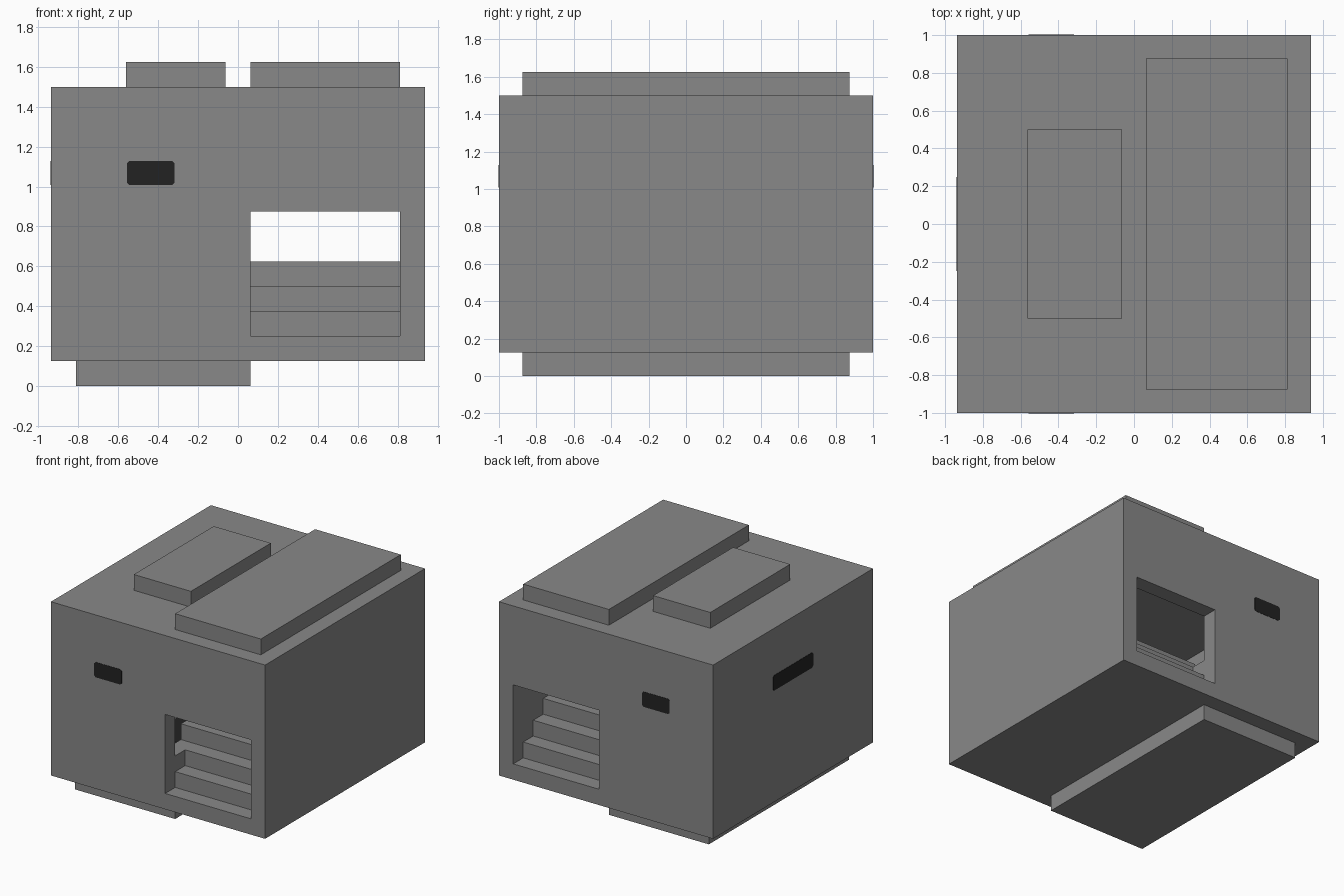
import bpy, bmesh
from mathutils import Matrix

default = bpy.data.objects.get("Cube")
if default:
    bpy.data.objects.remove(default, do_unlink=True)


def material(name, value):
    mat = bpy.data.materials.new(name)
    color = (value, value, value, 1)
    mat.diffuse_color = color
    mat.use_nodes = True
    mat.node_tree.nodes["Principled BSDF"].inputs["Base Color"].default_value = color
    return mat


grey = material("grey", 0.246)
black = material("black", 0.016)


def add_object(name, bm, mat):
    bmesh.ops.recalc_face_normals(bm, faces=bm.faces)
    mesh = bpy.data.meshes.new(name)
    bm.to_mesh(mesh)
    bm.free()
    mesh.materials.append(mat)
    obj = bpy.data.objects.new(name, mesh)
    bpy.context.collection.objects.link(obj)
    return obj


def box(name, x, y, z, mat=grey):
    """Box from (low, high) ranges; a single y number means symmetric."""
    y = y if isinstance(y, tuple) else (-y, y)
    ranges = (x, y, z)
    size = [b - a for a, b in ranges]
    centre = [(a + b) / 2 for a, b in ranges]
    bm = bmesh.new()
    bmesh.ops.create_cube(bm, size=1, matrix=Matrix.Translation(centre) @ Matrix.Diagonal((*size, 1)))
    return add_object(name, bm, mat)


def cut(target, cutter):
    mod = target.modifiers.new("cut", "BOOLEAN")
    mod.operation = "DIFFERENCE"
    mod.solver = "EXACT"
    mod.object = cutter
    bpy.context.view_layer.objects.active = target
    bpy.ops.object.modifier_apply(modifier=mod.name)
    bpy.data.objects.remove(cutter, do_unlink=True)


def window(name, length, matrix):
    """Thin plate with clipped corners, standing in the local xz plane."""
    bm = bmesh.new()
    w, h, c = length / 2, 0.06, 0.012
    corners = [(w - c, h), (w, h - c)]
    outline = corners + [(x, -z) for x, z in reversed(corners)]
    outline += [(-x, -z) for x, z in outline]
    face = bm.faces.new([bm.verts.new((x, -0.002, z)) for x, z in outline])
    side = bmesh.ops.extrude_face_region(bm, geom=[face])
    verts = [v for v in side["geom"] if isinstance(v, bmesh.types.BMVert)]
    bmesh.ops.translate(bm, verts=verts, vec=(0, 0.004, 0))
    bm.transform(matrix)
    return add_object(name, bm, black)


# Hollow body with a doorway running through front and back
body = box("body", (-0.9375, 0.9375), 1, (0.125, 1.5))
cut(body, box("chamber_cutter", (-0.8125, 0.8125), 0.875, (0.25, 1.375)))
cut(body, box("doorway_cutter", (0.0625, 0.8125), 1.2, (0.25, 0.875)))

# Roof slabs and underside slab
box("large_roof_slab", (0.0625, 0.8125), 0.875, (1.5, 1.625))
box("small_roof_slab", (-0.5625, -0.0625), 0.5, (1.5, 1.625))
box("base_slab", (-0.8125, 0.0625), 0.875, (0, 0.125))

# Stairs rising from both doorways to a middle platform
box("lower_step", (0.0625, 0.8125), 0.875, (0.25, 0.375))
box("upper_step", (0.0625, 0.8125), 0.75, (0.375, 0.5))
box("inner_ledge", (-0.0625, 0.0625), 0.875, (0.25, 0.5))
box("platform", (-0.0625, 0.8125), 0.625, (0.5, 0.625))

# Dark panel on the chamber floor
box("floor_panel", (-0.6, -0.2), 0.25, (0.25, 0.255), black)

# Windows on the front, back and right walls
for name, y in (("front_window", -1), ("back_window", 1)):
    window(name, 0.24, Matrix.Translation((-0.4375, y, 1.0675)))
window("side_window", 0.5, Matrix.Translation((-0.9375, 0, 1.0675)) @ Matrix.Rotation(-1.5708, 4, "Z"))
